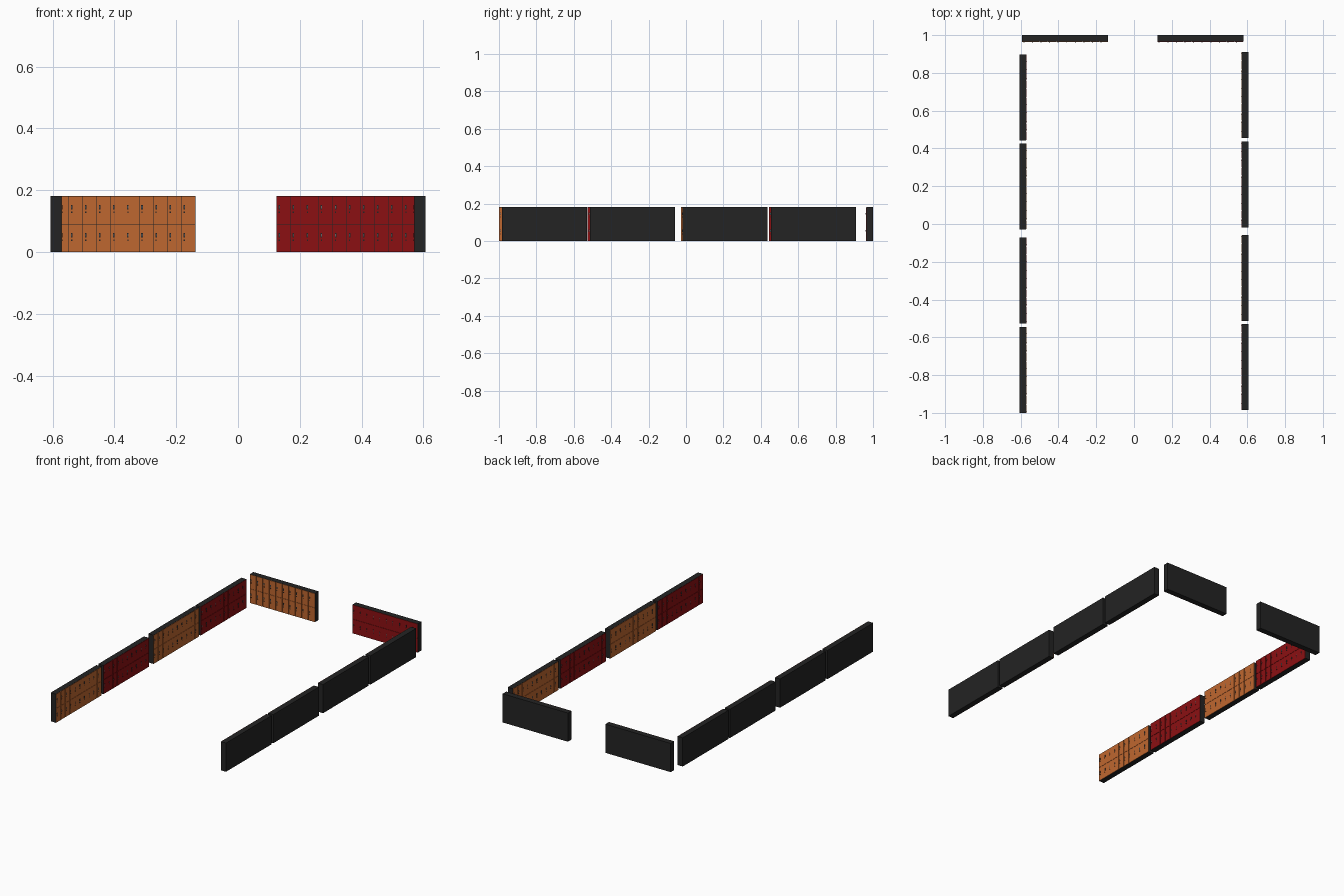
import bpy, bmesh, math
from mathutils import Matrix, Vector

if "Cube" in bpy.data.objects:
    bpy.data.objects.remove(bpy.data.objects["Cube"])

LENGTH, HEIGHT, DEPTH = 0.455, 0.181, 0.037
COLS, ROWS, GAP = 10, 2, 0.0014
DOOR = 0.002                      # door thickness


def material(name, rgb):
    m = bpy.data.materials.new(name)
    m.diffuse_color = (*rgb, 1)
    m.use_nodes = True
    m.node_tree.nodes["Principled BSDF"].inputs["Base Color"].default_value = m.diffuse_color
    return m


black = material("black_metal", (0.017, 0.017, 0.017))
orange = material("orange_paint", (0.52, 0.135, 0.029))
red = material("red_paint", (0.26, 0.005, 0.006))
grey = material("grey_steel", (0.12, 0.13, 0.14))


def box(bm, lo, hi, mat=0):
    lo, hi = Vector(lo), Vector(hi)
    m = Matrix.Translation((lo + hi) / 2) @ Matrix.Diagonal((*(hi - lo), 1))
    verts = bmesh.ops.create_cube(bm, size=1, matrix=m)["verts"]
    for f in {f for v in verts for f in v.link_faces}:
        f.material_index = mat


def mesh_from(name, build, mats):
    bm = bmesh.new()
    build(bm)
    me = bpy.data.meshes.new(name)
    bm.to_mesh(me)
    bm.free()
    for m in mats:
        me.materials.append(m)
    return me


# Local frame of a bank: front faces -y, back of the carcass at y = DEPTH
def cells():
    w, h = LENGTH / COLS, HEIGHT / ROWS
    for c in range(COLS):
        for r in range(ROWS):
            yield -LENGTH / 2 + c * w, r * h, w, h


def carcass(bm):
    box(bm, (-LENGTH / 2, DOOR, 0), (LENGTH / 2, DEPTH, HEIGHT))


def doors(bm):
    g = GAP / 2
    for x, z, w, h in cells():
        box(bm, (x + g, 0, z + g), (x + w - g, DOOR, z + h - g))


def handles(bm):
    for x, z, w, h in cells():
        # latch plate with a steel pull, and a small lock below
        box(bm, (x + 0.007, -0.0008, z + 0.048), (x + 0.012, 0.0005, z + 0.062))
        box(bm, (x + 0.0085, -0.002, z + 0.051), (x + 0.0105, 0, z + 0.059), 1)
        box(bm, (x + 0.0075, -0.0012, z + 0.036), (x + 0.0115, 0.0005, z + 0.041))


carcass_mesh = mesh_from("carcass", carcass, [black])
door_mesh = {"orange": mesh_from("orange_doors", doors, [orange]),
             "red": mesh_from("red_doors", doors, [red])}
handle_mesh = mesh_from("door_handles", handles, [black, grey])


def bank(name, colour, x, y, angle):
    m = Matrix.Translation((x, y, 0)) @ Matrix.Rotation(math.radians(angle), 4, "Z")
    for part, me in (("carcass", carcass_mesh), ("doors", door_mesh[colour]),
                     ("handles", handle_mesh)):
        ob = bpy.data.objects.new(f"{name}_{part}", me)
        ob.matrix_world = m
        bpy.context.collection.objects.link(ob)


half = LENGTH / 2
wall_x = 0.606 - DEPTH
# Side walls of lockers, facing inwards with alternating colours
for i, y in enumerate((-1.0, -0.527, -0.028, 0.443)):
    bank(f"left_lockers_{i + 1}", ("orange", "red")[i % 2], -wall_x, y + half, 90)
for i, y in enumerate((-0.985, -0.514, -0.018, 0.455)):
    bank(f"right_lockers_{i + 1}", ("red", "orange")[i % 2], wall_x, y + half, -90)
# Back wall
bank("back_left_lockers", "orange", -0.593 + half, 1 - DEPTH, 0)
bank("back_right_lockers", "red", 0.124 + half, 1 - DEPTH, 0)
